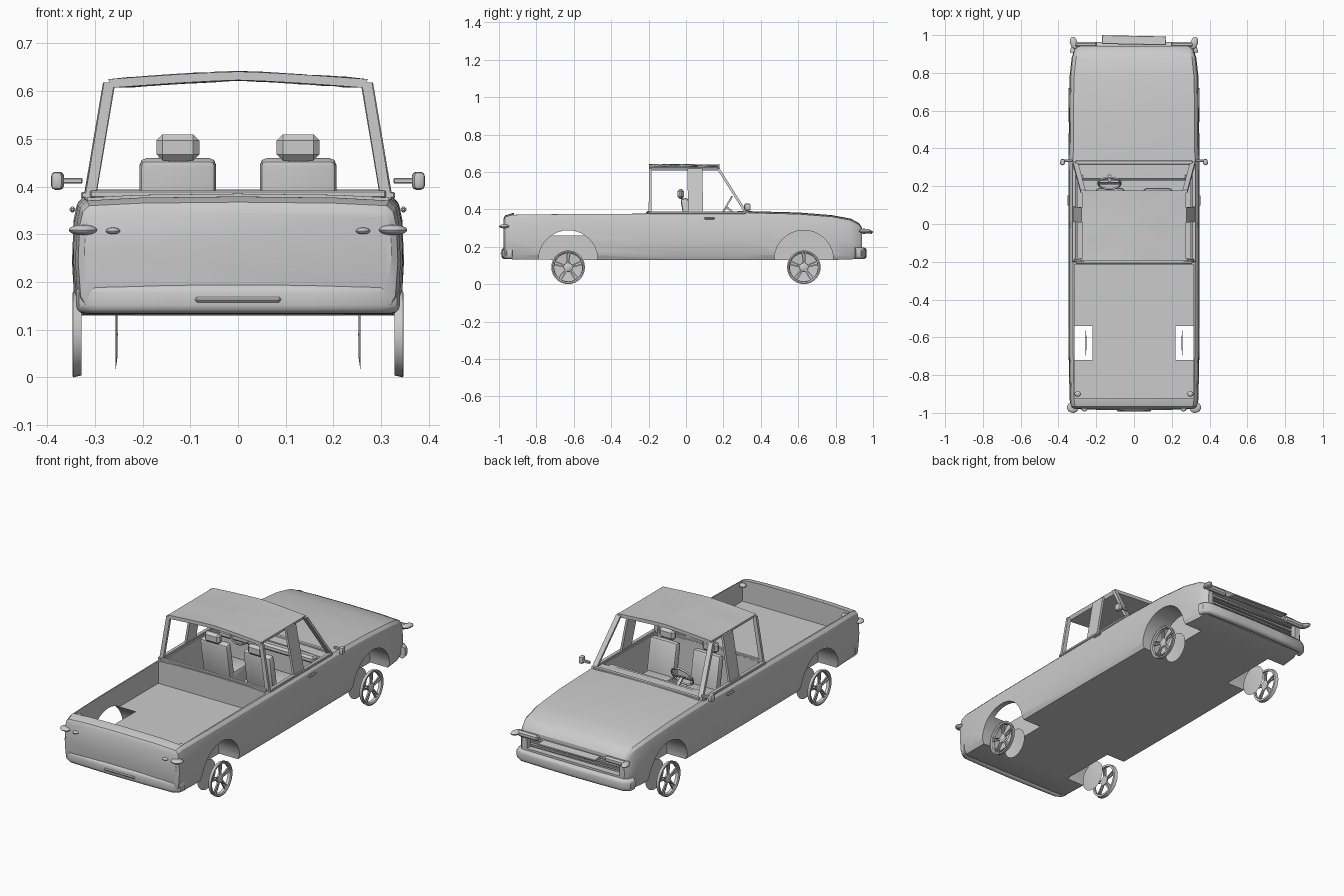
import bpy, bmesh, math, random
from mathutils import Vector, Matrix

if "Cube" in bpy.data.objects:
    bpy.data.objects.remove(bpy.data.objects["Cube"])

random.seed(4)


def finish(name, bm, angle=35):
    bmesh.ops.recalc_face_normals(bm, faces=bm.faces)
    me = bpy.data.meshes.new(name)
    bm.to_mesh(me)
    bm.free()
    ob = bpy.data.objects.new(name, me)
    bpy.context.collection.objects.link(ob)
    smooth(ob, angle)
    return ob


def smooth(ob, angle=35):
    bpy.ops.object.select_all(action='DESELECT')
    bpy.context.view_layer.objects.active = ob
    ob.select_set(True)
    bpy.ops.object.shade_smooth_by_angle(angle=math.radians(angle))


def box(name, loc, size, bevel=0, rot=(0, 0, 0), segs=1):
    bm = bmesh.new()
    bmesh.ops.create_cube(bm, size=1, matrix=Matrix.Diagonal((*size, 1)))
    if bevel:
        bmesh.ops.bevel(bm, geom=bm.edges[:], offset=bevel, segments=segs, affect='EDGES', profile=0.5)
    ob = finish(name, bm)
    ob.location, ob.rotation_euler = loc, rot
    return ob


def blob(name, loc, size, rot=(0, 0, 0)):
    bm = bmesh.new()
    bmesh.ops.create_uvsphere(bm, u_segments=12, v_segments=8, radius=0.5,
                              matrix=Matrix.Diagonal((*size, 1)))
    ob = finish(name, bm)
    ob.location, ob.rotation_euler = loc, rot
    return ob


def loft(name, rings, closed_ring=True, caps=True, angle=35):
    bm = bmesh.new()
    vs = [[bm.verts.new(p) for p in r] for r in rings]
    n = len(vs[0])
    for a, b in zip(vs, vs[1:]):
        for i in range(n if closed_ring else n - 1):
            bm.faces.new((a[i], a[(i + 1) % n], b[(i + 1) % n], b[i]))
    if caps:
        bm.faces.new(vs[0])
        bm.faces.new(vs[-1])
    return finish(name, bm, angle)


def strut(name, a, b, sx, sy):
    corners = ((-1, -1), (1, -1), (1, 1), (-1, 1))
    return loft(name, [[(p[0] + i * sx / 2, p[1] + j * sy / 2, p[2]) for i, j in corners]
                       for p in (a, b)])


def cut(ob, cutter):
    mod = ob.modifiers.new('cut', 'BOOLEAN')
    mod.operation, mod.object, mod.solver = 'DIFFERENCE', cutter, 'EXACT'
    bpy.context.view_layer.objects.active = ob
    bpy.ops.object.modifier_apply(modifier='cut')
    bpy.data.objects.remove(cutter)


# Body hull: (y, half width, bottom, top), tail to nose
stations = [(-.977, .322, .19, .345), (-.967, .335, .15, .362), (-.93, .341, .133, .373),
            (-.7, .346, .13, .376), (0, .348, .13, .38), (.33, .346, .13, .384),
            (.6, .345, .13, .377), (.78, .341, .13, .363), (.88, .33, .131, .345),
            (.925, .316, .14, .322), (.942, .30, .16, .297)]
half = [(.95, 0), (.985, .1), (1, .45), (.99, .8), (.97, .93), (.93, .99), (.6, 1.015)]
profile = half + [(0, 1.025)] + [(-x, z) for x, z in reversed(half)]
body = loft('body', [[(x * w, y, b + z * (t - b)) for x, z in profile] for y, w, b, t in stations])

# Cargo bed, cabin tub, nose recess and wheel arches
cut(body, box('bed_cutter', (0, -.5675, .41), (.63, .705, .30)))
cut(body, box('cabin_cutter', (0, .035, .35), (.60, .45, .34)))
cut(body, box('nose_cutter', (0, .955, .243), (.54, .09, .075)))
for s in (-1, 1):
    for y in (-.63, .63):
        bm = bmesh.new()
        bmesh.ops.create_cone(bm, cap_ends=True, segments=40, radius1=.158, radius2=.158, depth=.2,
                              matrix=Matrix.Translation((s * .32, y, .13)) @ Matrix.Rotation(math.pi / 2, 4, 'Y'))
        cut(body, finish('arch_cutter', bm))
smooth(body, 30)

# Roof shell, gently peaked and dented
rings = []
for j in range(9):
    y = -.197 + j * .375 / 8
    top = []
    for i in range(13):
        u = i / 6 - 1
        dent = random.uniform(-.003, .002) if 0 < j < 8 and abs(u) < 1 else 0
        top.append((u * .272, y, .641 - .016 * abs(u) ** 1.3 + dent))
    low = [(x * .97, y, z - .018) for x, y, z in reversed(top)]
    rings.append(top + low)
loft('roof', rings, angle=50)

# Cab pillars and window sills
for s in (-1, 1):
    strut('windscreen_pillar', (s * .311, .325, .375), (s * .27, .172, .618), .026, .016)
    strut('rear_pillar', (s * .311, -.193, .37), (s * .27, -.19, .618), .022, .014)
    strut('door_pillar', (s * .318, .052, .37), (s * .272, .047, .618), .012, .08)
    box('side_sill', (s * .318, .06, .382), (.022, .52, .014), .003)
box('rear_window_sill', (0, -.2, .384), (.62, .018, .016), .003)
box('windscreen_sill', (0, .325, .387), (.62, .022, .014), .003)
box('dashboard', (0, .25, .365), (.56, .04, .036), .01)

# Seats
for s in (-1, 1):
    x = s * .126
    box('seat_cushion', (x, .10, .25), (.155, .18, .09), .018, segs=2)
    box('seat_back', (x, .01, .345), (.16, .042, .23), .014, (.17, 0, 0), 2)
    box('headrest', (x, -.028, .482), (.09, .036, .055), .013)
    strut('headrest_post', (x, -.015, .44), (x, -.026, .47), .04, .01)

# Steering wheel
bpy.ops.mesh.primitive_torus_add(location=(-.13, .215, .415), rotation=(math.radians(60), 0, 0),
                                 major_radius=.06, minor_radius=.005, major_segments=24, minor_segments=6)
bpy.context.object.name = 'steering_wheel'
smooth(bpy.context.object, 60)
box('steering_spoke', (-.13, .217, .413), (.115, .016, .006), 0, (math.radians(60), 0, 0))
strut('steering_column', (-.13, .265, .37), (-.13, .217, .413), .016, .016)

# Wheels: outer rim with paired spokes, separate inner disc
def lathe(name, pts, centre, s, n=28):
    rings = [[(centre[0] + s * x, centre[1] + r * math.cos(2 * math.pi * k / n),
               centre[2] + r * math.sin(2 * math.pi * k / n)) for k in range(n)] for r, x in pts]
    return loft(name, rings, caps=False)


for s in (-1, 1):
    for y in (-.63, .63):
        c = (0, y, .09)
        lathe('wheel_rim', [(.086, .328), (.09, .346), (.084, .347), (.077, .343), (.075, .328), (.086, .328)], c, s)
        lathe('wheel_hub', [(.0005, .343), (.012, .343), (.023, .338), (.025, .330), (.0005, .330)], c, s, 16)
        lathe('inner_disc', [(.0005, .252), (.05, .253), (.078, .257)], c, s)
        for k in range(5):
            for d in (-.13, .13):
                a = math.pi / 2 + k * 2 * math.pi / 5
                r = .049
                box('wheel_spoke', (s * .336, y + r * math.cos(a + d), .09 + r * math.sin(a + d)),
                    (.007, .062, .007), 0, (a + d * .6, 0, 0))

# Bumpers wrapping around both ends
for name, e, y0 in (('rear_bumper', -1, .966), ('front_bumper', 1, .945)):
    cu = bpy.data.curves.new(name, 'CURVE')
    cu.dimensions = '2D'
    cu.fill_mode = 'NONE'
    sp = cu.splines.new('POLY')
    path = [(-.322, y0 - .04), (-.318, y0 - .018), (-.295, y0 - .003), (-.15, y0 + .001), (0, y0 + .003)]
    path += [(-x, y) for x, y in reversed(path[:-1])]
    sp.points.add(len(path) - 1)
    for p, (x, y) in zip(sp.points, path):
        p.co = (x, y * e, 0, 1)
    cu.dimensions = '3D'
    cu.fill_mode = 'FULL'
    cu.extrude, cu.bevel_depth, cu.bevel_resolution, cu.use_fill_caps = .013, .018, 2, True
    ob = bpy.data.objects.new(name, cu)
    ob.location.z = .165
    bpy.context.collection.objects.link(ob)
    bpy.ops.object.select_all(action='DESELECT')
    ob.select_set(True)
    bpy.context.view_layer.objects.active = ob
    bpy.ops.object.convert(target='MESH')
    smooth(bpy.context.object, 40)
box('plate_slot', (0, -.984, .163), (.18, .016, .011), .004)

# Crumpled grille slats in the nose
box('grille_panel', (0, .973, .278), (.34, .046, .008), .002, (-.12, .02, -.02))
for i in range(3):
    box('grille_slat', (0, .922, .222 + i * .019), (.52, .014, .006), .002, (0, random.uniform(-.02, .02), 0))

# Lights, mirrors and door handles
for s in (-1, 1):
    blob('outer_tail_light', (s * .325, -.972, .309), (.062, .056, .022), (0, 0, s * .3))
    blob('inner_tail_light', (s * .262, -.978, .307), (.03, .03, .014))
    box('headlight', (s * .255, .95, .282), (.12, .026, .03), .008)
    blob('front_indicator', (s * .318, .958, .284), (.04, .07, .024), (0, 0, -s * .3))
    blob('bed_lamp', (s * .298, -.9, .355), (.035, .03, .025))
    box('mirror_arm', (s * .348, .335, .412), (.045, .014, .012), .002)
    box('mirror', (s * .378, .328, .412), (.025, .034, .038), .009, (0, 0, s * .15), 2)
    box('door_handle', (s * .347, .125, .352), (.012, .055, .012), .004)
